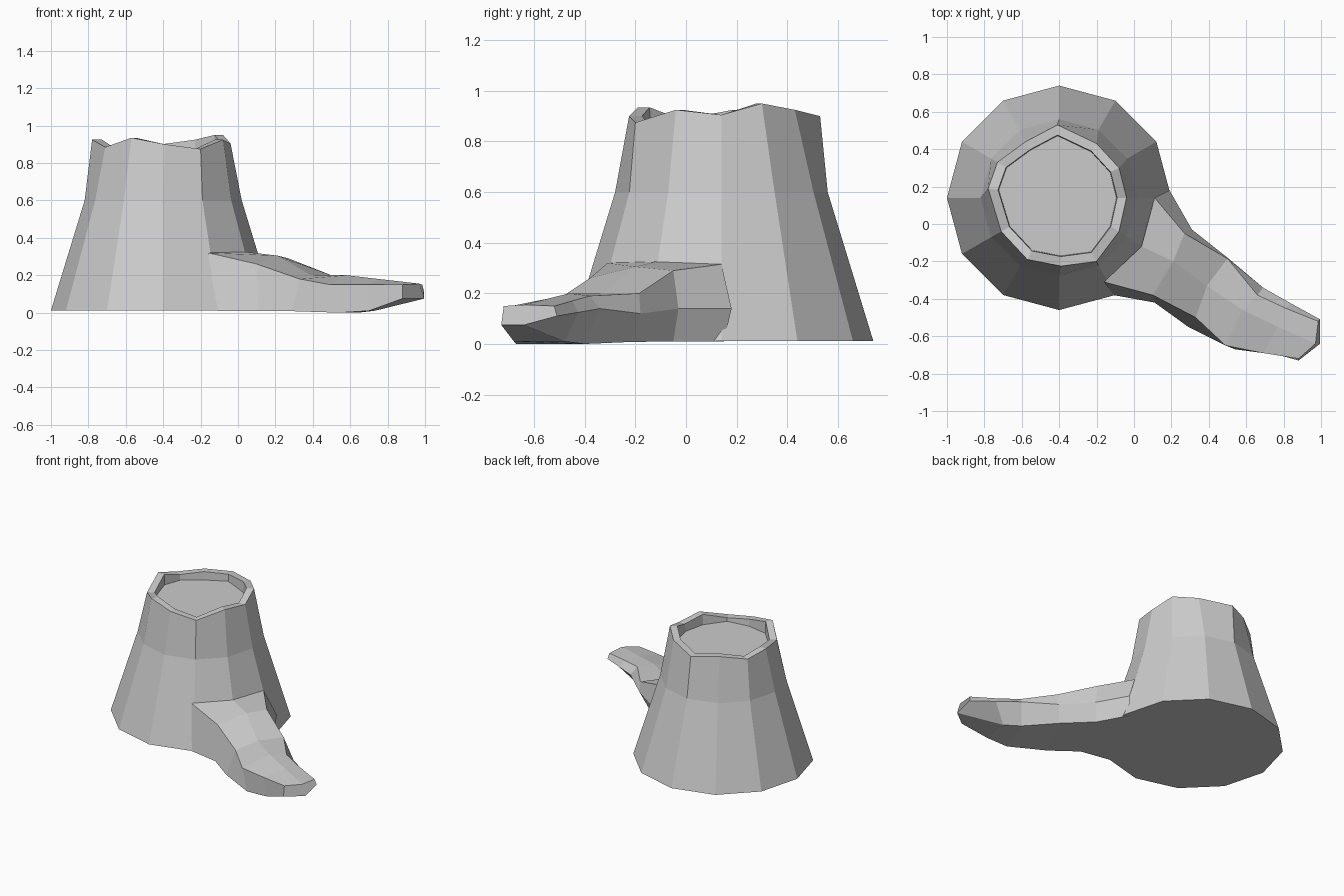
import bpy, bmesh
from math import sin, cos, pi

SIDES = 12
CX, CY = -0.4, 0.14


def finish(bm, name):
    bmesh.ops.recalc_face_normals(bm, faces=bm.faces)
    mesh = bpy.data.meshes.new(name)
    bm.to_mesh(mesh)
    bm.free()
    obj = bpy.data.objects.new(name, mesh)
    bpy.context.collection.objects.link(obj)
    return obj


def loft(name, rings):
    """Skin a list of equal-length point rings and cap both ends."""
    bm = bmesh.new()
    loops = [[bm.verts.new(p) for p in ring] for ring in rings]
    for a, b in zip(loops, loops[1:]):
        for i in range(len(a)):
            j = (i + 1) % len(a)
            bm.faces.new((a[i], a[j], b[j], b[i]))
    bm.faces.new(loops[0][::-1])
    bm.faces.new(loops[-1])
    return finish(bm, name)


def circle(r, z):
    return [(CX + r * cos(2 * pi * i / SIDES), CY + r * sin(2 * pi * i / SIDES), z)
            for i in range(SIDES)]


# Trunk: flared 12-sided stump with a jagged rim around a sunken cut face
rim = [(-0.04, 0.14, 0.905), (-0.08, 0.30, 0.95), (-0.20, 0.43, 0.925),
       (-0.41, 0.53, 0.90), (-0.58, 0.44, 0.91), (-0.73, 0.33, 0.89),
       (-0.78, 0.19, 0.925), (-0.71, -0.04, 0.885), (-0.57, -0.19, 0.935),
       (-0.39, -0.225, 0.90), (-0.20, -0.20, 0.875), (-0.08, -0.04, 0.925)]


def inset(k, z=None):
    return [(CX + (x - CX) * k, CY + (y - CY) * k, h if z is None else z)
            for x, y, h in rim]


loft("stump_trunk", [circle(0.6, 0.012), circle(0.42, 0.6), rim,
                     inset(0.86), inset(0.85, 0.85)])

# Root: sections run left bottom, left top, crest, right top, right side, right bottom
root = [
    [(-0.11, -0.38, 0.01), (-0.16, -0.31, 0.32), (0.04, -0.12, 0.325),
     (0.11, 0.14, 0.315), (0.19, 0.18, 0.14), (0.17, 0.15, 0.01)],
    [(0.11, -0.42, 0.01), (0.10, -0.38, 0.26), (0.21, -0.20, 0.305),
     (0.27, -0.05, 0.29), (0.31, -0.03, 0.14), (0.28, -0.05, 0.01)],
    [(0.29, -0.55, 0.008), (0.33, -0.50, 0.18), (0.39, -0.33, 0.20),
     (0.50, -0.185, 0.20), (0.50, -0.18, 0.12), (0.46, -0.22, 0.008)],
    [(0.54, -0.67, 0.0), (0.49, -0.65, 0.15), (0.58, -0.46, 0.20),
     (0.66, -0.38, 0.19), (0.69, -0.34, 0.14), (0.64, -0.40, 0.0)],
    [(0.88, -0.73, 0.075), (0.88, -0.72, 0.15), (0.97, -0.64, 0.155),
     (0.985, -0.52, 0.15), (0.995, -0.51, 0.11), (0.995, -0.64, 0.075)],
]
# Underside stays flat until just before the tip
root.insert(4, [(0.70, -0.68, 0.01), (0.69, -0.69, 0.15), (0.77, -0.55, 0.178),
                (0.81, -0.45, 0.17), (0.84, -0.425, 0.125), (0.73, -0.48, 0.01)])
loft("side_root", root)
